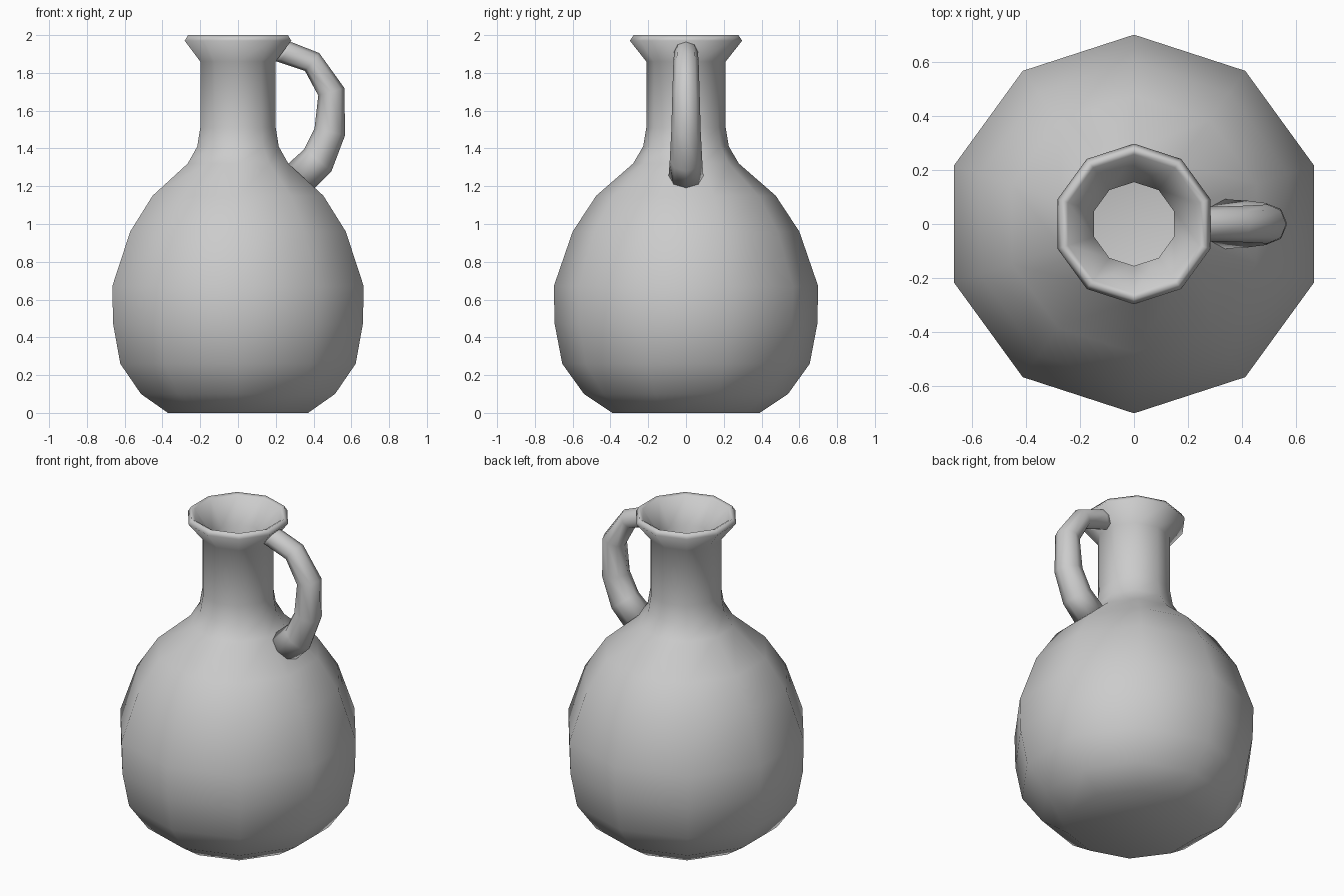
import bpy, bmesh
from math import sin, cos, pi

if "Cube" in bpy.data.objects:
    bpy.data.objects.remove(bpy.data.objects["Cube"])


def skin_rings(name, rings):
    """Bridge a list of equal-size point rings, cap both ends, shade smooth."""
    bm = bmesh.new()
    loops = [[bm.verts.new(p) for p in ring] for ring in rings]
    n = len(loops[0])
    for a, b in zip(loops, loops[1:]):
        for i in range(n):
            j = (i + 1) % n
            bm.faces.new((a[i], a[j], b[j], b[i]))
    bm.faces.new(loops[0])
    bm.faces.new(loops[-1])
    bmesh.ops.recalc_face_normals(bm, faces=bm.faces)
    mesh = bpy.data.meshes.new(name)
    bm.to_mesh(mesh)
    bm.free()
    mesh.shade_smooth()
    obj = bpy.data.objects.new(name, mesh)
    bpy.context.collection.objects.link(obj)
    return obj


# Jug body: ten-sided lathe, outside going up, then inside going down
SIDES = 10
outside = [(0.39, 0), (0.54, 0.10), (0.655, 0.26), (0.695, 0.47), (0.70, 0.67),
           (0.60, 0.96), (0.475, 1.15), (0.28, 1.32), (0.227, 1.41),
           (0.21, 1.51), (0.21, 1.86), (0.297, 1.97), (0.278, 2.0)]
inside = [(0.257, 1.99), (0.155, 1.85), (0.155, 1.50), (0.215, 1.29),
          (0.42, 1.11), (0.545, 0.94), (0.64, 0.66), (0.635, 0.48),
          (0.60, 0.28), (0.50, 0.14), (0.37, 0.06)]
skin_rings("jug_body", [
    [(r * cos(pi / 2 + 2 * pi * i / SIDES), r * sin(pi / 2 + 2 * pi * i / SIDES), z)
     for i in range(SIDES)]
    for r, z in outside + inside])

# Handle: eight-sided tube; each section is (outer xz, inner xz, half width)
sections = [((0.25, 1.975), (0.19, 1.865), 0.062),
            ((0.29, 1.96), (0.22, 1.855), 0.063),
            ((0.43, 1.905), (0.355, 1.81), 0.067),
            ((0.563, 1.72), (0.425, 1.68), 0.072),
            ((0.567, 1.47), (0.405, 1.505), 0.078),
            ((0.495, 1.28), (0.35, 1.395), 0.086),
            ((0.39, 1.175), (0.25, 1.305), 0.093)]
rings = []
for (ox, oz), (ix, iz), w in sections:
    ring = []
    for i in range(8):
        a = 2 * pi * i / 8
        t = (1 + cos(a)) / 2
        ring.append((ix + (ox - ix) * t, w * sin(a), iz + (oz - iz) * t))
    rings.append(ring)
skin_rings("handle", rings)
